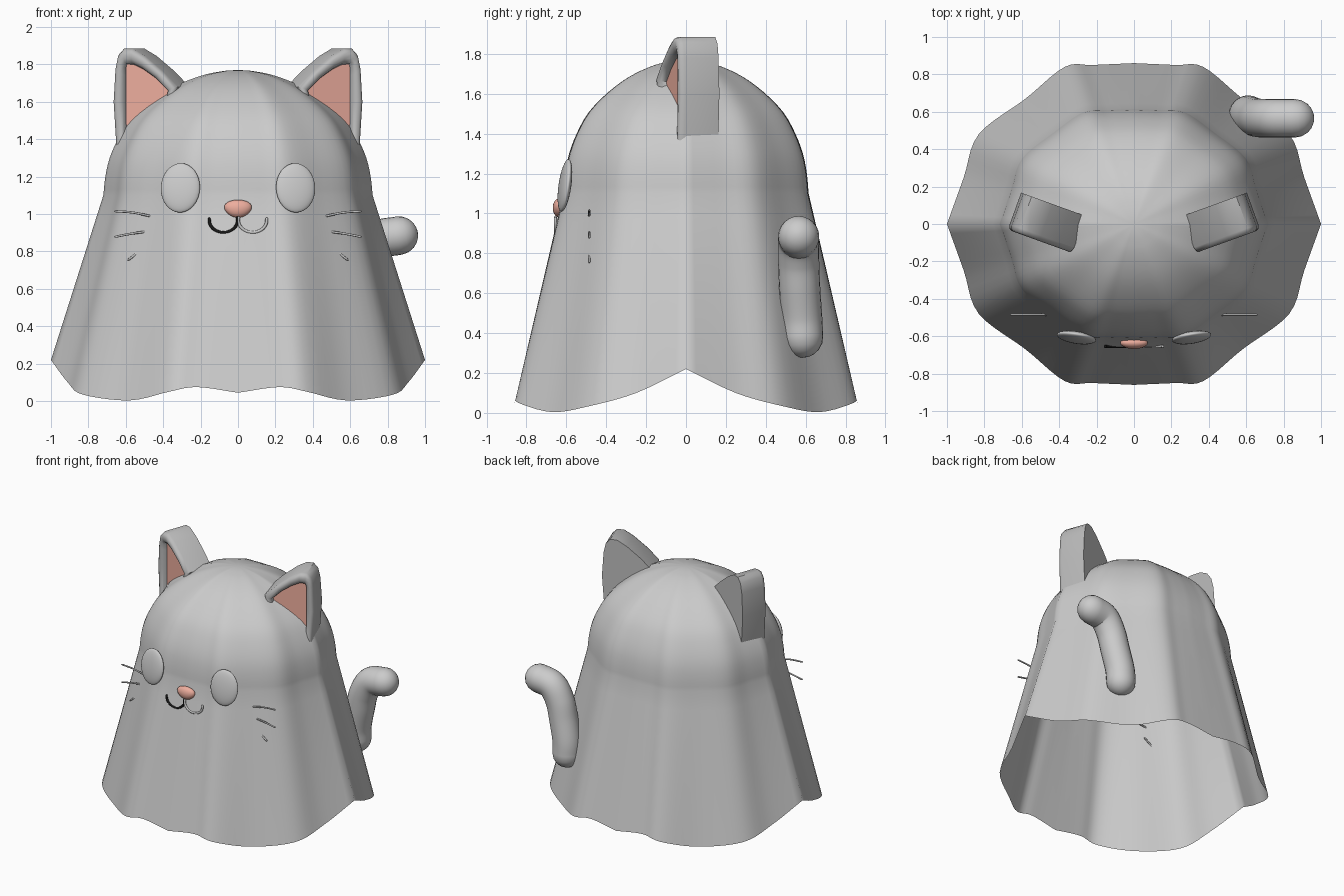
import bpy, bmesh, math
from mathutils import Vector

if "Cube" in bpy.data.objects:
    bpy.data.objects.remove(bpy.data.objects["Cube"])


def material(name, color):
    m = bpy.data.materials.new(name)
    m.diffuse_color = (*color, 1)
    m.use_nodes = True
    m.node_tree.nodes["Principled BSDF"].inputs["Base Color"].default_value = m.diffuse_color
    return m


PINK = material("pink", (0.85, 0.42, 0.34))
BLACK = material("black", (0.01, 0.01, 0.01))


def smooth_path(pts, n):
    """Catmull-Rom samples through the points."""
    p = [Vector(q) for q in pts]
    p = [2 * p[0] - p[1]] + p + [2 * p[-1] - p[-2]]
    out = []
    for i in range(1, len(p) - 2):
        a, b, c, d = p[i - 1:i + 3]
        for k in range(n):
            t = k / n
            out.append(0.5 * (2 * b + (c - a) * t + (2 * a - 5 * b + 4 * c - d) * t * t
                              + (3 * b - a - 3 * c + d) * t ** 3))
    return out + [p[-2]]


def mesh_object(name, bm, mats=(), angle=40):
    bmesh.ops.recalc_face_normals(bm, faces=bm.faces)
    me = bpy.data.meshes.new(name)
    bm.to_mesh(me)
    bm.free()
    ob = bpy.data.objects.new(name, me)
    bpy.context.collection.objects.link(ob)
    for m in mats:
        me.materials.append(m)
    bpy.ops.object.select_all(action='DESELECT')
    ob.select_set(True)
    bpy.context.view_layer.objects.active = ob
    bpy.ops.object.shade_smooth_by_angle(angle=math.radians(angle))
    return ob


def bridge(bm, a, b):
    n = len(a)
    for i in range(n):
        bm.faces.new((a[i], a[(i + 1) % n], b[(i + 1) % n], b[i]))


def tube(name, pts, radius, ends=0.3, mat=None, n=6, sides=12):
    """Round tube along a smoothed path, with domed or tapered ends."""
    path = smooth_path(pts, n)
    length = ends * radius
    first, last = (path[0] - path[1]).normalized(), (path[-1] - path[-2]).normalized()
    steps = [math.radians(a) for a in (20, 40, 58, 74, 86)]
    rings = [(path[0] + first * length * math.sin(a), math.cos(a)) for a in reversed(steps)]
    rings += [(p, 1) for p in path]
    rings += [(path[-1] + last * length * math.sin(a), math.cos(a)) for a in steps]
    bm = bmesh.new()
    prev = None
    for i, (c, k) in enumerate(rings):
        t = (rings[min(i + 1, len(rings) - 1)][0] - rings[max(i - 1, 0)][0]).normalized()
        side = t.cross(Vector((0, 1, 0))).normalized()
        up = side.cross(t)
        ring = [bm.verts.new(c + radius * k * (side * math.cos(a) + up * math.sin(a)))
                for a in (2 * math.pi * j / sides for j in range(sides))]
        if prev:
            bridge(bm, prev, ring)
        else:
            bm.faces.new(ring)
        prev = ring
    bm.faces.new(prev)
    return mesh_object(name, bm, [mat] if mat else [], 60)


def ellipsoid(name, loc, size, rot=(0, 0, 0), mat=None):
    bpy.ops.mesh.primitive_uv_sphere_add(segments=32, ring_count=16, location=loc, rotation=rot)
    ob = bpy.context.object
    ob.name = name
    ob.scale = size
    bpy.ops.object.shade_smooth()
    if mat:
        ob.data.materials.append(mat)
    return ob


# Sheet body: a quarter of hem and shoulder, mirrored round, then a dome
hem = [(1, 0, .22), (.91, .25, .10), (.83, .48, .035), (.58, .67, .004),
       (.37, .84, .05), (.22, .85, .075), (0, .86, .045)]
shoulder = [(.72, 0, 1.1), (.66, .18, 1.1), (.6, .35, 1.1), (.43, .49, 1.1),
            (.27, .6, 1.1), (.14, .61, 1.1), (0, .615, 1.1)]
dome = [(1, 1.1), (.985, 1.2), (.953, 1.3), (.888, 1.405), (.79, 1.51), (.63, 1.61),
        (.45, 1.69), (.25, 1.745), (.08, 1.768)]


def full_ring(quarter):
    q = smooth_path(quarter, 5)
    half = q + [Vector((-p.x, p.y, p.z)) for p in q[-2::-1]]
    return half + [Vector((p.x, -p.y, p.z)) for p in half[-2:0:-1]]


low, high = full_ring(hem), full_ring(shoulder)
layers = [[a.lerp(b, t / 8) for a, b in zip(low, high)] for t in range(8)]
for s, z in [(p.x, p.y) for p in smooth_path([(*d, 0) for d in dome], 3)]:
    layers.append([Vector((p.x * s, p.y * s, z)) for p in high])
bm = bmesh.new()
prev = None
for layer in layers:
    ring = [bm.verts.new(p) for p in layer]
    if prev:
        bridge(bm, prev, ring)
    prev = ring
top = bm.verts.new((0, 0, 1.77))
for i in range(len(prev)):
    bm.faces.new((prev[i], prev[(i + 1) % len(prev)], top))
mesh_object("sheet_body", bm, angle=60)

# Ears: thick arch with a rounded front rim and recessed pink lining
outer = [(.02, 1.32), (0, 1.6), (.012, 1.78), (.028, 1.85), (.06, 1.885), (.11, 1.885),
         (.18, 1.845), (.28, 1.765), (.367, 1.68), (.33, 1.55), (.2, 1.35)]
inner = [(.07, 1.36), (.066, 1.6), (.066, 1.74), (.066, 1.78), (.072, 1.802), (.11, 1.80),
         (.165, 1.775), (.24, 1.725), (.31, 1.66), (.28, 1.55), (.19, 1.38)]
ear_rings = [(0, .21), (0, .03), (.12, .008), (.35, 0), (.65, .003), (.9, .015), (1, .04)]
grey = material("grey", (0.5, 0.5, 0.5))
for name, sx in (("left_ear", 1), ("right_ear", -1)):
    bm = bmesh.new()
    prev = None
    for t, v in ear_rings:
        ring = []
        for (u0, z0), (u1, z1) in zip(outer, inner):
            u, z = u0 + (u1 - u0) * t, z0 + (z1 - z0) * t
            ring.append(bm.verts.new((sx * (-.675 + .94 * u + .34 * v),
                                      -.03 - .34 * u + .94 * v, z)))
        if prev:
            bridge(bm, prev, ring)
        else:
            bm.faces.new(ring)
        prev = ring
    bm.faces.new(prev).material_index = 1
    mesh_object(name, bm, [grey, PINK], 45)

# Eyes, whiskers and mouth halves on both sides
whiskers = [((.45, .985), (.56, 1.008), (.65, 1.015)),
            ((.47, .908), (.56, .897), (.65, .88)),
            ((.51, .81), (.55, .783), (.58, .76))]
for side, sx in (("left", -1), ("right", 1)):
    ellipsoid(side + "_eye", (sx * .308, -.607, 1.14), (.106, .028, .133),
              (math.radians(-8), 0, math.radians(sx * 9)))
    for i, w in enumerate(whiskers):
        tube(f"{side}_whisker_{i + 1}", [(sx * x, -.485, z) for x, z in w], .006, 2, sides=8)
    arc = [(sx * (.078 + .076 * math.cos(a)), -.655, .968 + .066 * math.sin(a))
           for a in (math.radians(d) for d in range(-190, 6, 15))]
    tube(side + "_mouth", arc, .008, 1, BLACK if sx < 0 else None, n=2, sides=8)

# Nose: pink button, tapering downwards
nose = ellipsoid("nose", (0, -.635, 1.028), (.072, .033, .048), mat=PINK)
for v in nose.data.vertices:
    v.co.x *= 1 + .2 * v.co.z

# Tail: curled tube at the back
tube("tail", [(.61, .585, .38), (.615, .58, .48), (.65, .57, .63), (.685, .565, .76),
              (.75, .565, .86), (.86, .565, .885)], .103, 1, n=8, sides=24)
